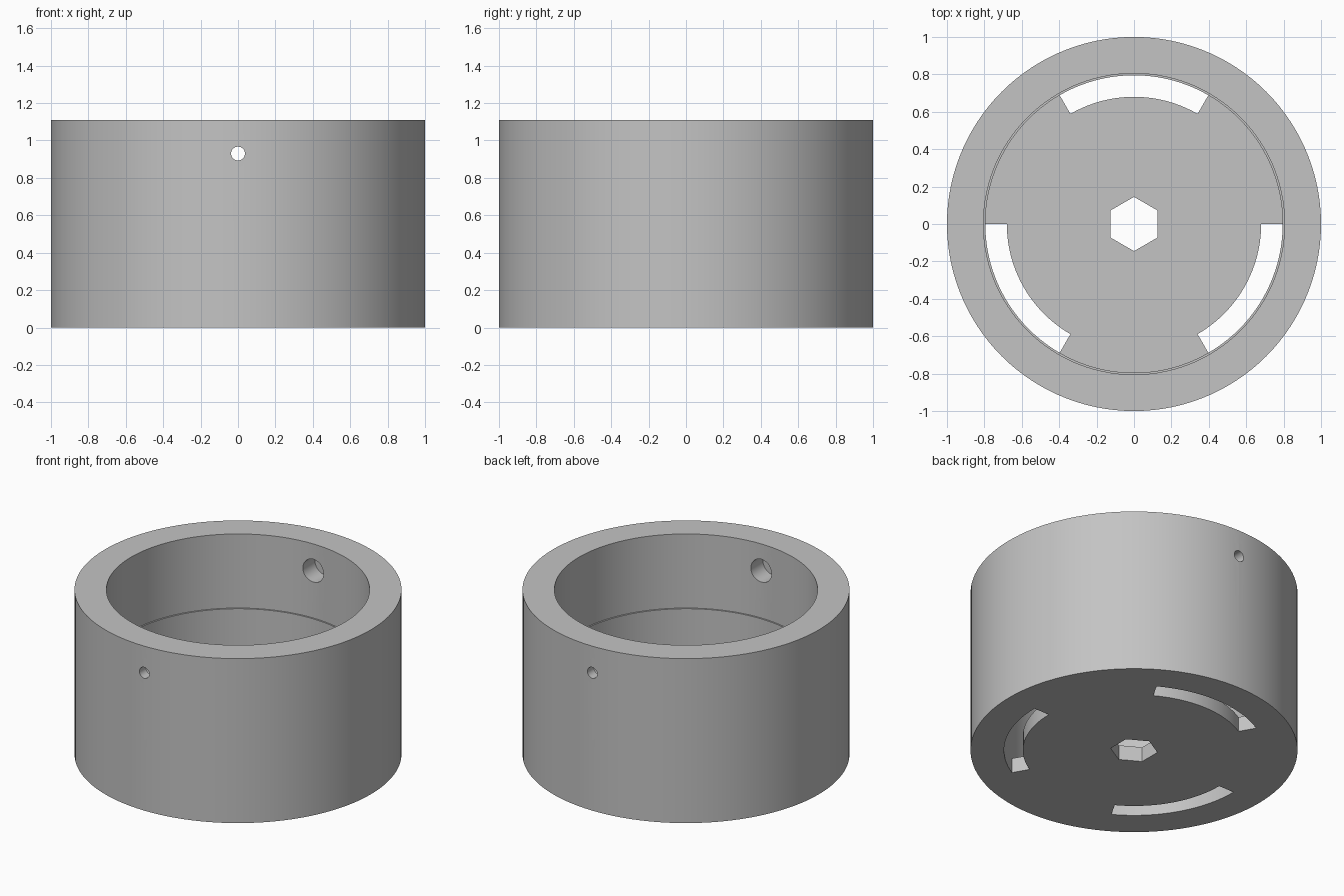
import bpy, bmesh, math
from mathutils import Matrix

if "Cube" in bpy.data.objects:
    bpy.data.objects.remove(bpy.data.objects["Cube"])

N = 120            # segments around, a multiple of six so slots end on segment lines
H = 1.11           # overall height
FLOOR = 0.10       # floor thickness
HOLE_Z = 0.93      # height of the screw holes

grey = bpy.data.materials.new("plain grey")
grey.diffuse_color = (0.55, 0.55, 0.55, 1)
grey.use_nodes = True
grey.node_tree.nodes["Principled BSDF"].inputs["Base Color"].default_value = grey.diffuse_color

# Round cup profile (radius, height), from the underside round to the floor
profile = [(0.68, 0), (0.795, 0), (1, 0), (1, H), (0.805, H),
           (0.805, 0.61), (0.795, 0.61), (0.795, FLOOR), (0.68, FLOOR)]

bm = bmesh.new()
rings = [[bm.verts.new((r * math.cos(2 * math.pi * i / N),
                        r * math.sin(2 * math.pi * i / N), z)) for i in range(N)]
         for r, z in profile]


def in_slot(i):
    """Three sixty-degree slots: 60-120, 180-240 and 300-360 degrees."""
    return (i % N) // (N // 6) % 2 == 1


def quad(a, b, i):
    j = (i + 1) % N
    bm.faces.new((rings[a][i], rings[a][j], rings[b][j], rings[b][i]))


last = len(profile) - 1
for i in range(N):
    for k in range(1, last - 1):
        quad(k, k + 1, i)
    if in_slot(i):
        quad(1, last - 1, i)      # slot outer wall
        quad(0, last, i)          # slot inner wall
    else:
        quad(0, 1, i)             # underside between slots
        quad(last - 1, last, i)   # floor between slots
    if in_slot(i) != in_slot(i - 1):   # slot end wall
        bm.faces.new([rings[k][i] for k in (0, 1, last - 1, last)])
# Floor centre, top and underside
bm.faces.new(rings[0])
bm.faces.new(rings[last])
bmesh.ops.recalc_face_normals(bm, faces=bm.faces)
mesh = bpy.data.meshes.new("cup")
bm.to_mesh(mesh)
bm.free()
cup = bpy.data.objects.new("cup", mesh)
bpy.context.collection.objects.link(cup)
mesh.materials.append(grey)


def cut(name, radius, depth, sides, matrix):
    """Subtract a prism from the cup."""
    b = bmesh.new()
    bmesh.ops.create_cone(b, cap_ends=True, segments=sides, radius1=radius,
                          radius2=radius, depth=depth, matrix=matrix)
    m = bpy.data.meshes.new(name)
    b.to_mesh(m)
    b.free()
    m.materials.append(grey)
    cutter = bpy.data.objects.new(name, m)
    bpy.context.collection.objects.link(cutter)
    cutter.hide_render = True
    cutter.hide_viewport = True
    mod = cup.modifiers.new(name, 'BOOLEAN')
    mod.operation = 'DIFFERENCE'
    mod.solver = 'EXACT'
    mod.object = cutter
    bpy.context.view_layer.objects.active = cup
    bpy.ops.object.modifier_apply(modifier=name)
    bpy.data.objects.remove(cutter)


# Hexagonal shaft hole with points towards front and back
cut("hex_hole", 0.145, 0.6, 6, Matrix.Rotation(math.pi, 4, 'Z'))

# Screw holes through front and back, each with a wider recess inside
along_y = Matrix.Rotation(math.pi / 2, 4, 'X')
cut("screw_hole", 0.037, 2.4, 32, Matrix.Translation((0, 0, HOLE_Z)) @ along_y)
cut("screw_recess", 0.077, 1.86, 40, Matrix.Translation((0, 0, HOLE_Z)) @ along_y)

# Smooth round walls, crisp edges
bpy.ops.object.select_all(action='DESELECT')
cup.select_set(True)
bpy.context.view_layer.objects.active = cup
bpy.ops.object.shade_smooth_by_angle(angle=math.radians(30))
